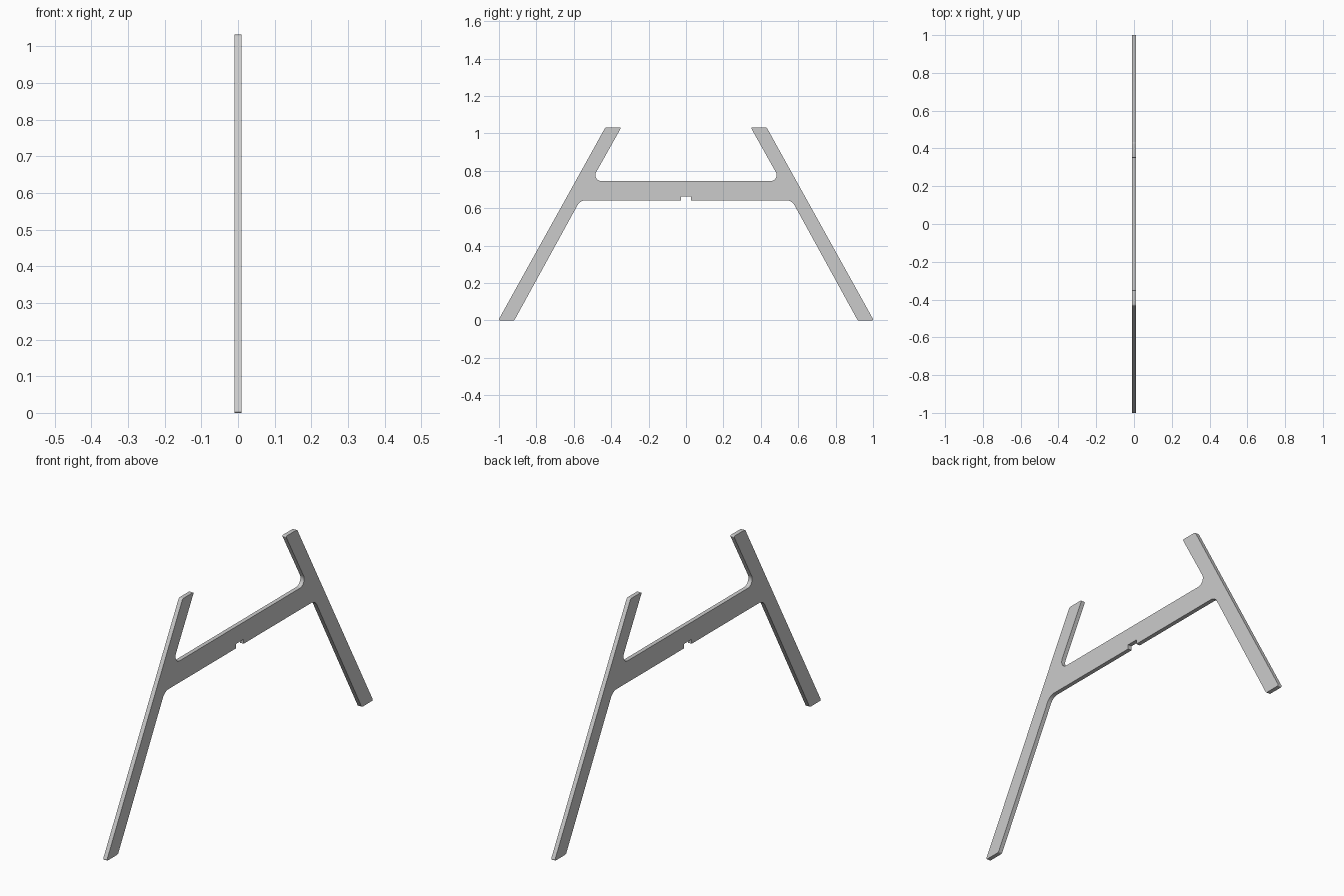
import bpy, bmesh, math
from mathutils import Vector

if "Cube" in bpy.data.objects:
    bpy.data.objects.remove(bpy.data.objects["Cube"])

HALF_THICK = 0.01
TOP = 1.032

# Right half of the outline: (y, z, corner radius), from notch to top middle
HALF = [
    (0.028, 0.663, 0), (0.028, 0.642, 0),        # notch under the crossbar
    (0.566, 0.642, 0.05),                        # lower inside corner
    (0.918, 0.0, 0.012), (1.004, 0.0, 0.005),    # foot
    (0.431, TOP, 0.012), (0.346, TOP, 0.005),    # upper tip
    (0.507, 0.745, 0.032),                       # upper inside corner
]


def fillet(prev, cur, nxt, r, steps=8):
    """Points of a rounded corner at cur."""
    if r == 0:
        return [cur]
    a, b = (prev - cur).normalized(), (nxt - cur).normalized()
    half = a.angle(b) / 2
    tangent = r / math.tan(half)
    centre = cur + (a + b).normalized() * (r / math.sin(half))
    p = (cur + a * tangent - centre).normalized()
    q = (cur + b * tangent - centre).normalized()
    return [centre + p.slerp(q, i / steps) * r for i in range(steps + 1)]


# Mirror the half outline and round its corners
corners = HALF + [(-y, z, r) for y, z, r in reversed(HALF)]
pts = [Vector((0, y, z)) for y, z, r in corners]
outline = []
for i, (y, z, r) in enumerate(corners):
    outline += fillet(pts[i - 1], pts[i], pts[(i + 1) % len(pts)], r)

# Extrude the outline into a flat plate
bm = bmesh.new()
face = bm.faces.new([bm.verts.new((-HALF_THICK, p.y, p.z)) for p in outline])
ext = bmesh.ops.extrude_face_region(bm, geom=[face], use_keep_orig=True)
bmesh.ops.translate(bm, vec=(2 * HALF_THICK, 0, 0),
                    verts=[v for v in ext["geom"] if isinstance(v, bmesh.types.BMVert)])
bmesh.ops.recalc_face_normals(bm, faces=bm.faces)
mesh = bpy.data.meshes.new("leg_frame")
bm.to_mesh(mesh)
bm.free()

frame = bpy.data.objects.new("leg_frame", mesh)
bpy.context.collection.objects.link(frame)
bpy.context.view_layer.objects.active = frame
frame.select_set(True)
bpy.ops.object.shade_smooth_by_angle(angle=math.radians(30))
